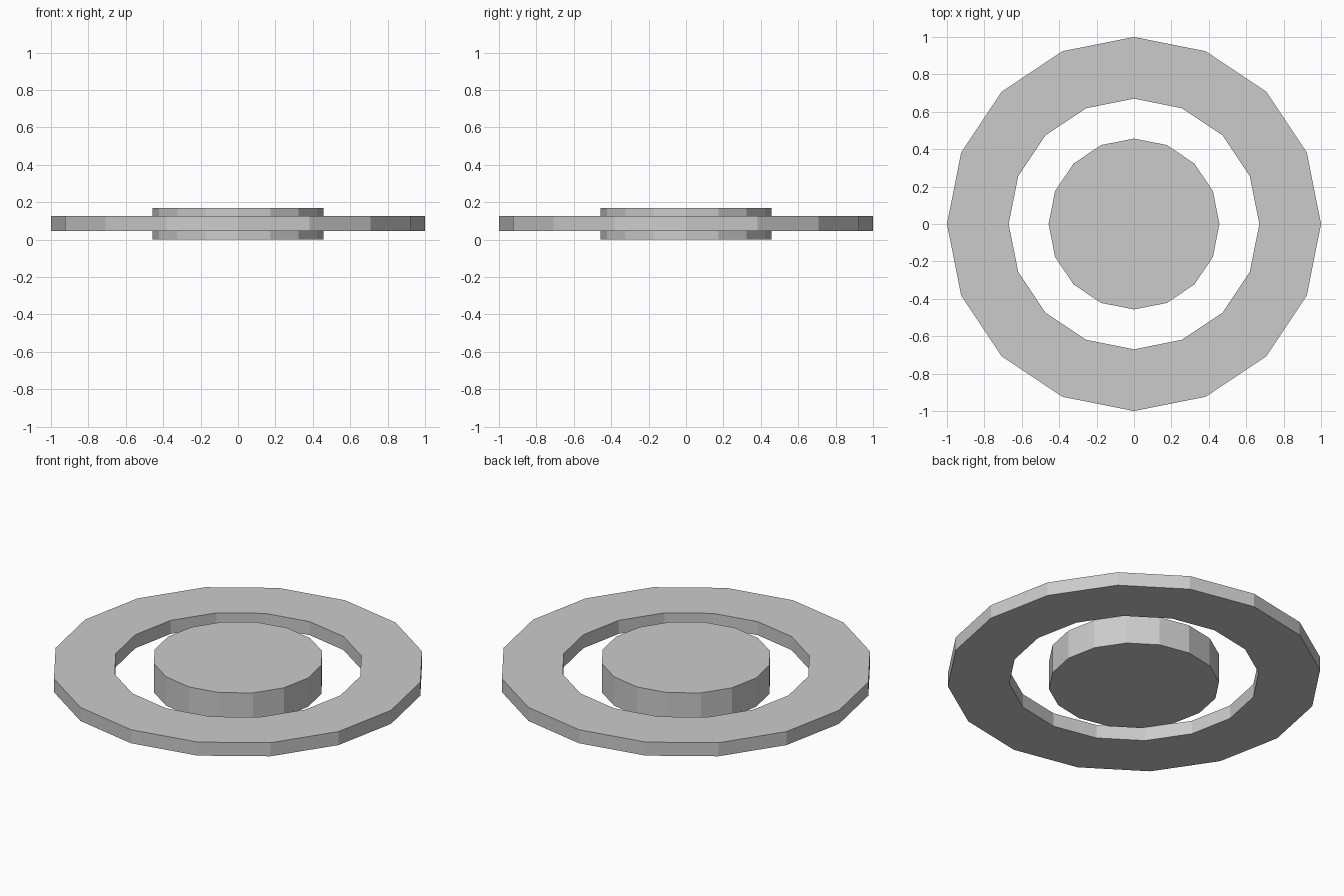
import bpy, bmesh
from math import cos, sin, pi

if "Cube" in bpy.data.objects:
    bpy.data.objects.remove(bpy.data.objects["Cube"])

SIDES = 16
MID_Z = 0.085


def circle(bm, radius, z):
    return [bm.verts.new((radius * cos(2 * pi * i / SIDES),
                          radius * sin(2 * pi * i / SIDES), z))
            for i in range(SIDES)]


def bridge(bm, a, b):
    for i in range(SIDES):
        j = (i + 1) % SIDES
        bm.faces.new((a[i], a[j], b[j], b[i]))


def make_part(name, outer, thickness, inner=None):
    bm = bmesh.new()
    low, high = MID_Z - thickness / 2, MID_Z + thickness / 2
    bottom, top = circle(bm, outer, low), circle(bm, outer, high)
    bridge(bm, bottom, top)
    if inner:
        hole_bottom, hole_top = circle(bm, inner, low), circle(bm, inner, high)
        bridge(bm, top, hole_top)
        bridge(bm, hole_top, hole_bottom)
        bridge(bm, hole_bottom, bottom)
    else:
        bm.faces.new(top)
        bm.faces.new(bottom[::-1])
    bmesh.ops.recalc_face_normals(bm, faces=bm.faces)
    mesh = bpy.data.meshes.new(name)
    bm.to_mesh(mesh)
    bm.free()
    obj = bpy.data.objects.new(name, mesh)
    bpy.context.collection.objects.link(obj)
    return obj


# Flat outer ring around a separate, thicker centre disc
make_part("outer_ring", 1.0, 0.08, inner=0.67)
make_part("centre_disc", 0.457, 0.17)
